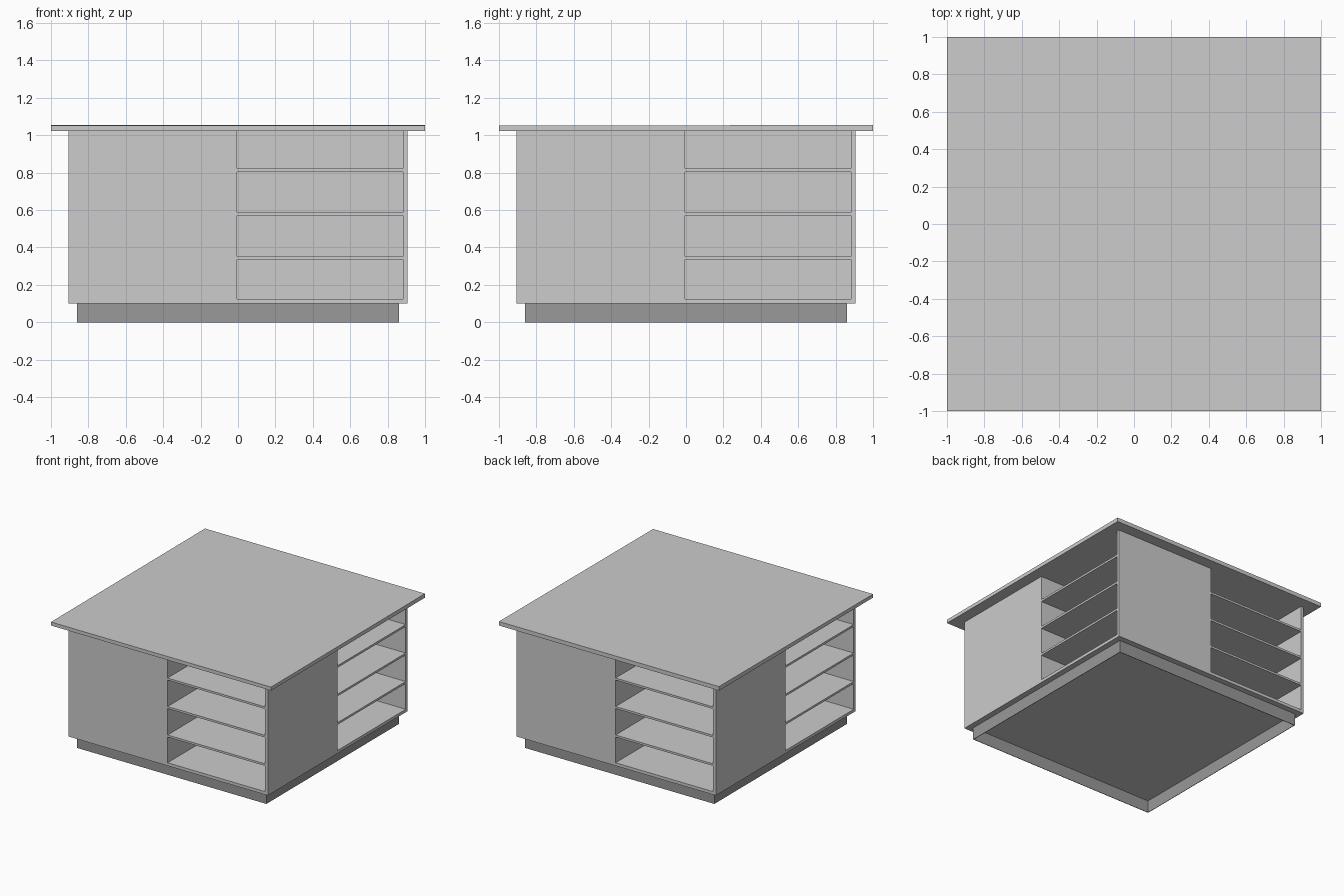
import bpy
import bmesh
import math
from mathutils import Matrix, Vector

cube = bpy.data.objects.get("Cube")
if cube:
    bpy.data.objects.remove(cube, do_unlink=True)


def make_material(name, value):
    mat = bpy.data.materials.new(name)
    mat.use_nodes = True
    color = (value, value, value, 1.0)
    mat.diffuse_color = color
    mat.node_tree.nodes["Principled BSDF"].inputs["Base Color"].default_value = color
    return mat


light_grey = make_material("light grey", 0.604)
dark_grey = make_material("dark grey", 0.319)


def box(name, low, high, mat, turn=0):
    """Box between two corners, turned about z by quarter turns."""
    low, high = Vector(low), Vector(high)
    bm = bmesh.new()
    bmesh.ops.create_cube(bm, size=1)
    bmesh.ops.scale(bm, vec=high - low, verts=bm.verts)
    bmesh.ops.translate(bm, vec=(low + high) / 2, verts=bm.verts)
    bmesh.ops.transform(bm, matrix=Matrix.Rotation(turn * math.pi / 2, 4, "Z"), verts=bm.verts)
    mesh = bpy.data.meshes.new(name)
    bm.to_mesh(mesh)
    bm.free()
    mesh.materials.append(mat)
    obj = bpy.data.objects.new(name, mesh)
    bpy.context.collection.objects.link(obj)
    return obj


HALF = 0.907        # half width of the cabinet
BOARD = 0.025       # thickness of the boards
GAP = 0.005         # offset of the inner walls from the centre
BASE = 0.1          # underside of the cabinet
TOP = 1.022         # underside of the worktop
PLINTH = 0.86       # half width of the plinth
SHEET = 0.004       # thickness of the plinth walls
INNER = HALF - BOARD
FLOOR = BASE + BOARD
SHELF = 0.017       # thickness of the shelves

# Floor of the whole cabinet
box("cabinet_floor", (-HALF, -HALF, BASE), (HALF, HALF, FLOOR), light_grey)

# Four open shelf units arranged as a pinwheel, on a hollow plinth
for turn, side in enumerate(("front", "left", "back", "right")):
    box(side + "_end_panel", (INNER, -HALF, FLOOR), (HALF, -GAP, TOP), light_grey, turn)
    box(side + "_unit_back", (-GAP, -GAP - BOARD, FLOOR), (INNER, -GAP, TOP), light_grey, turn)
    for i, z in enumerate((0.336, 0.57, 0.804)):
        box(f"{side}_shelf_{i + 1}", (-GAP, -HALF, z),
            (INNER, -GAP - BOARD, z + SHELF), light_grey, turn)
    box(side + "_plinth_wall", (-PLINTH, -PLINTH, 0),
        (PLINTH - SHEET, -PLINTH + SHEET, BASE), dark_grey, turn)

# Overhanging worktop, very slightly higher at the back
worktop = box("worktop", (-1, -1, TOP), (1, 1, 1.053), light_grey)
for v in worktop.data.vertices:
    if v.co.z > TOP + 0.01:
        v.co.z += 0.002 * v.co.y
